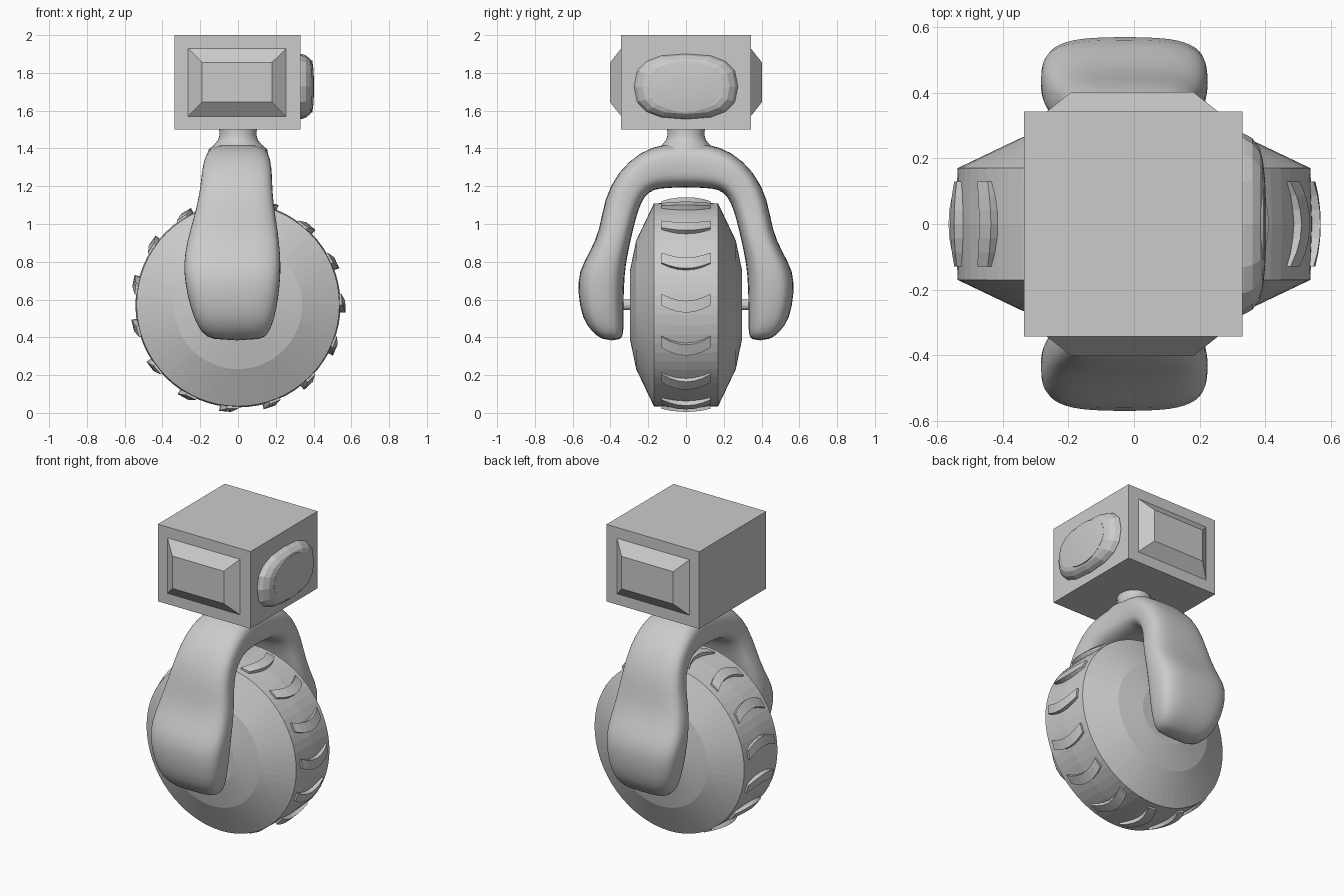
import bpy, bmesh, math
from mathutils import Vector

if "Cube" in bpy.data.objects:
    bpy.data.objects.remove(bpy.data.objects["Cube"])

grey = bpy.data.materials.new("plain grey")
grey.diffuse_color = (0.6, 0.6, 0.6, 1)
grey.use_nodes = True
grey.node_tree.nodes["Principled BSDF"].inputs["Base Color"].default_value = grey.diffuse_color
WHEEL_Z = 0.572


def make(name, verts, faces, smooth=None):
    me = bpy.data.meshes.new(name)
    me.from_pydata([tuple(v) for v in verts], [], faces)
    bm = bmesh.new()
    bm.from_mesh(me)
    bmesh.ops.recalc_face_normals(bm, faces=bm.faces)
    bm.to_mesh(me)
    bm.free()
    me.materials.append(grey)
    ob = bpy.data.objects.new(name, me)
    bpy.context.collection.objects.link(ob)
    if smooth:
        bpy.ops.object.select_all(action='DESELECT')
        ob.select_set(True)
        bpy.context.view_layer.objects.active = ob
        bpy.ops.object.shade_smooth_by_angle(angle=math.radians(smooth))
    return ob


def loft(name, rings, smooth=None):
    """Skin a list of equal closed rings and cap both ends."""
    n = len(rings[0])
    verts = [v for r in rings for v in r]
    faces = [(i * n + k, i * n + (k + 1) % n, (i + 1) * n + (k + 1) % n, (i + 1) * n + k)
             for i in range(len(rings) - 1) for k in range(n)]
    faces += [tuple(range(n)), tuple(range((len(rings) - 1) * n, len(rings) * n))]
    return make(name, verts, faces, smooth)


def superellipse(n, power):
    pts = []
    for k in range(n):
        c, s = math.cos(2 * math.pi * k / n), math.sin(2 * math.pi * k / n)
        pts.append((math.copysign(abs(c) ** (2 / power), c),
                    math.copysign(abs(s) ** (2 / power), s)))
    return pts


def rect(x0, x1, z0, z1, y):
    return [(x0, y, z0), (x1, y, z0), (x1, y, z1), (x0, y, z1)]


def lathe_y(name, profile, n):
    """Revolve (y, radius) points round the wheel axis."""
    return loft(name, [[(r * math.cos(2 * math.pi * k / n), y,
                         WHEEL_Z + r * math.sin(2 * math.pi * k / n)) for k in range(n)]
                       for y, r in profile])


# Head box with a raised panel on front and back
loft("head", [rect(-0.335, 0.33, 1.5, 2.0, y) for y in (-0.343, 0.343)])
for name, s in (("front_panel", -1), ("back_panel", 1)):
    loft(name, [rect(-0.265, 0.255, 1.57, 1.93, s * 0.335),
                rect(-0.265, 0.255, 1.57, 1.93, s * 0.343),
                rect(-0.19, 0.18, 1.645, 1.855, s * 0.402)])

# Faceted eye housing on the right side, with an oval lens
oval = superellipse(16, 2.6)
loft("eye_housing", [[(x, 0.275 * s * a, 1.728 + 0.173 * s * b) for a, b in oval]
                     for x, s in ((0.32, 1), (0.335, 1), (0.36, 0.95), (0.383, 0.84), (0.392, 0.72))])
disc = superellipse(32, 2)
loft("eye_lens", [[(x, 0.19 * s * a, 1.728 + 0.137 * s * b) for a, b in disc]
                  for x, s in ((0.37, 1), (0.393, 1), (0.399, 0.7), (0.402, 0.3))], 35)

# Neck flaring into the fork
neck = [(0.1, 1.51), (0.098, 1.47), (0.105, 1.445), (0.125, 1.42), (0.155, 1.395), (0.16, 1.36)]
loft("neck", [[(r * a, r * b, z) for a, b in disc] for r, z in neck], 50)

# Fork: outer (y, z), inner (y, z), x range for each station of one arm
arm = [(0.12, 1.425, 0.10, 1.19, -0.175, 0.17),
       (0.24, 1.385, 0.17, 1.185, -0.19, 0.18),
       (0.36, 1.28, 0.22, 1.15, -0.197, 0.182),
       (0.435, 1.13, 0.255, 1.07, -0.215, 0.188),
       (0.455, 0.97, 0.28, 0.97, -0.255, 0.212),
       (0.51, 0.85, 0.312, 0.83, -0.285, 0.225),
       (0.57, 0.75, 0.325, 0.73, -0.288, 0.228),
       (0.573, 0.63, 0.33, 0.61, -0.27, 0.217),
       (0.55, 0.50, 0.33, 0.50, -0.235, 0.195),
       (0.50, 0.43, 0.33, 0.42, -0.195, 0.165),
       (0.44, 0.383, 0.345, 0.383, -0.14, 0.13)]
section = superellipse(24, 3.2)


def fork_ring(st, side):
    oy, oz, iy, iz, x0, x1 = st
    out, inn = Vector((0, side * oy, oz)), Vector((0, side * iy, iz))
    mid, half = (out + inn) / 2, (out - inn) / 2
    return [mid + half * b + Vector(((x0 + x1) / 2 + (x1 - x0) / 2 * a, 0, 0)) for a, b in section]


top = (0, 1.425, 0, 1.195, -0.172, 0.168)
fork = loft("fork", [fork_ring(s, -1) for s in reversed(arm)] + [fork_ring(top, 1)]
            + [fork_ring(s, 1) for s in arm], 80)
fork.modifiers.new("soften", 'SUBSURF').levels = 1
fork.modifiers["soften"].render_levels = 1

# Tyre and axle
half = [(0.297, 0.18), (0.264, 0.34), (0.17, 0.537)]
lathe_y("wheel", [(-y, r) for y, r in half] + [(0, 0.543)] + half[::-1], 64)
lathe_y("axle", [(-0.42, 0.028), (0.42, 0.028)], 20)

# Fifteen curved tread blocks
verts, faces = [], []
for t in range(15):
    base = len(verts)
    for j in range(-3, 4):
        u = (j / 3) ** 2
        mid = math.radians(24 * t + 1) + (u - 0.5) * 0.07
        for da, r in ((-0.055, 0.52), (0.055, 0.52), (0.055, 0.568 - 0.018 * u), (-0.055, 0.57 - 0.018 * u)):
            verts.append((r * math.cos(mid + da), 0.13 * j / 3, WHEEL_Z + r * math.sin(mid + da)))
    for j in range(6):
        for k in range(4):
            a, b = base + 4 * j + k, base + 4 * j + (k + 1) % 4
            faces.append((a, b, b + 4, a + 4))
    faces += [tuple(range(base, base + 4)), tuple(range(base + 24, base + 28))]
make("tread_blocks", verts, faces)
